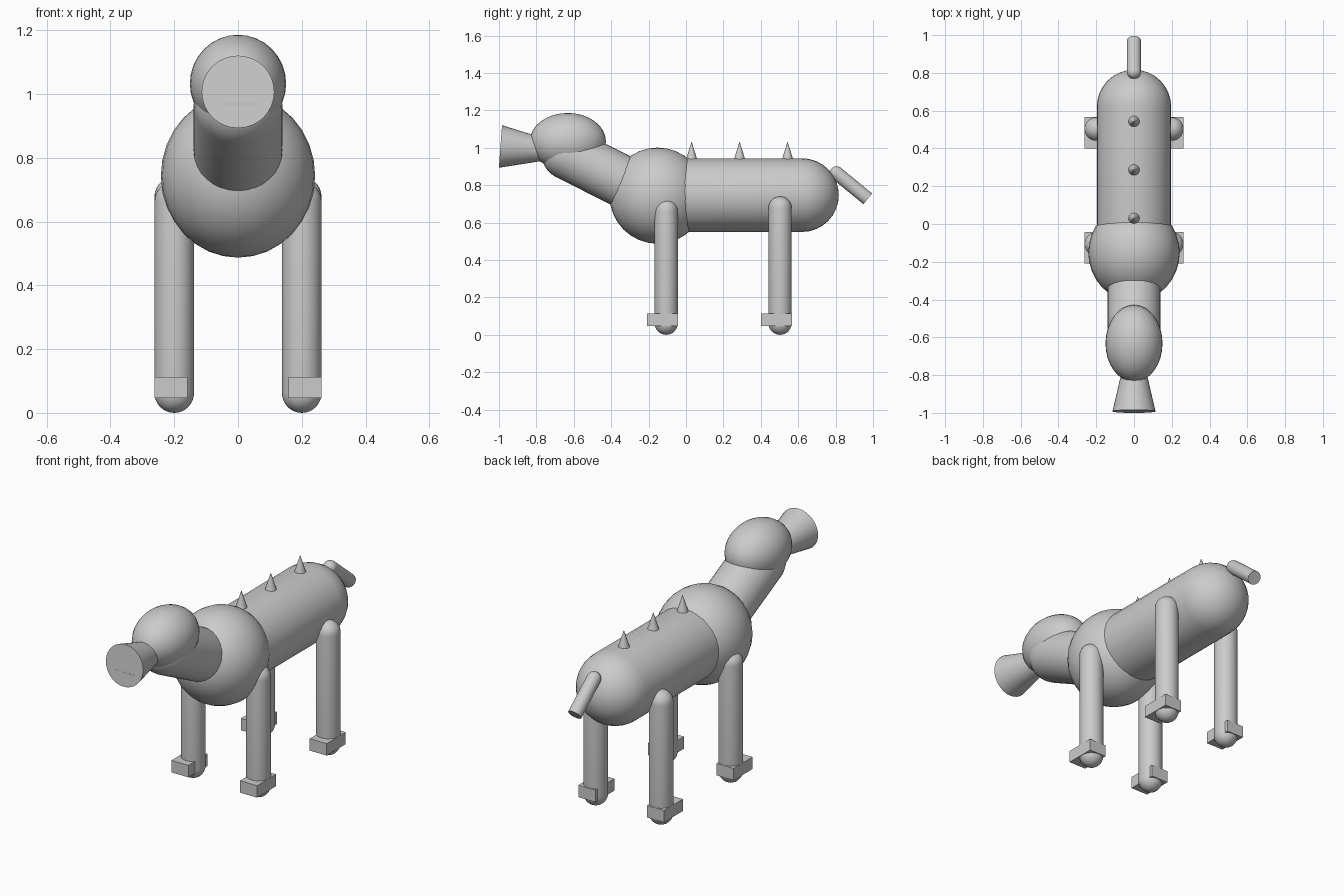
import bpy, bmesh
from math import sin, cos, pi
from mathutils import Vector, Matrix

if "Cube" in bpy.data.objects:
    bpy.data.objects.remove(bpy.data.objects["Cube"])


def finish(name, bm):
    bmesh.ops.recalc_face_normals(bm, faces=bm.faces[:])
    me = bpy.data.meshes.new(name)
    bm.to_mesh(me)
    bm.free()
    ob = bpy.data.objects.new(name, me)
    bpy.context.collection.objects.link(ob)
    bpy.ops.object.select_all(action='DESELECT')
    ob.select_set(True)
    bpy.context.view_layer.objects.active = ob
    bpy.ops.object.shade_smooth_by_angle(angle=0.6)
    return ob


def lathe(name, a, b, r0, r1, round0=False, round1=False, seg=32, steps=8):
    """Round bar from a to b, each end flat or hemispherical."""
    a, b = Vector(a), Vector(b)
    length = (b - a).length
    arc = [i * pi / 2 / steps for i in range(steps + 1)]
    start = [(r0 * sin(t), -r0 * cos(t)) for t in arc] if round0 else [(0, 0), (r0, 0)]
    end = [(r1 * cos(t), length + r1 * sin(t)) for t in arc] if round1 else [(r1, length), (0, length)]
    bm = bmesh.new()
    vs = [bm.verts.new((r, 0, h)) for r, h in start + end]
    edges = [bm.edges.new(p) for p in zip(vs, vs[1:])]
    bmesh.ops.spin(bm, geom=vs + edges, axis=(0, 0, 1), cent=(0, 0, 0),
                   angle=2 * pi, steps=seg)
    bmesh.ops.remove_doubles(bm, verts=bm.verts[:], dist=1e-5)
    rot = (b - a).to_track_quat('Z', 'Y').to_matrix().to_4x4()
    bm.transform(Matrix.Translation(a) @ rot)
    return finish(name, bm)


def ball(name, loc, radii):
    bm = bmesh.new()
    bmesh.ops.create_uvsphere(bm, u_segments=32, v_segments=16, radius=1)
    bm.transform(Matrix.Translation(loc) @ Matrix.Diagonal((*radii, 1)))
    return finish(name, bm)


def box(name, loc, size):
    bm = bmesh.new()
    bmesh.ops.create_cube(bm, size=1)
    bm.transform(Matrix.Translation(loc) @ Matrix.Diagonal((*size, 1)))
    return finish(name, bm)


# Torso, chest, neck and head
lathe("body", (0, -0.1, 0.747), (0, 0.62, 0.747), 0.197, 0.197, True, True)
ball("chest", (0, -0.152, 0.744), (0.242, 0.257, 0.257))
lathe("neck", (0, -0.2, 0.75), (0, -0.633, 0.968), 0.139, 0.139, True, True)
ball("head", (0, -0.632, 1.033), (0.151, 0.204, 0.153))

# Flared snout with a barely raised mouth line
lathe("snout", (0, -0.76, 0.99), (0, -0.992, 1.007), 0.06, 0.114)
box("mouth", (0, -0.974, 0.966), (0.112, 0.042, 0.012))

# Legs and feet
for part, y, top in (("front", -0.106, 0.725), ("rear", 0.503, 0.74)):
    for side, s in (("left", -1), ("right", 1)):
        x = 0.2 * s
        lathe(f"{part}_{side}_leg", (x, y, 0.062), (x, y, top - 0.062),
              0.062, 0.062, True, True)
        box(f"{part}_{side}_foot", (0.21 * s, y - 0.019, 0.08), (0.104, 0.166, 0.066))

# Tail with a rounded root
lathe("tail", (0, 0.805, 0.864), (0, 0.972, 0.727), 0.037, 0.037, True, False)

# Spikes along the back
for i in range(3):
    y = 0.03 + 0.2565 * i
    lathe(f"spike_{i + 1}", (0, y, 0.935), (0, y, 1.03), 0.031, 0.001)
